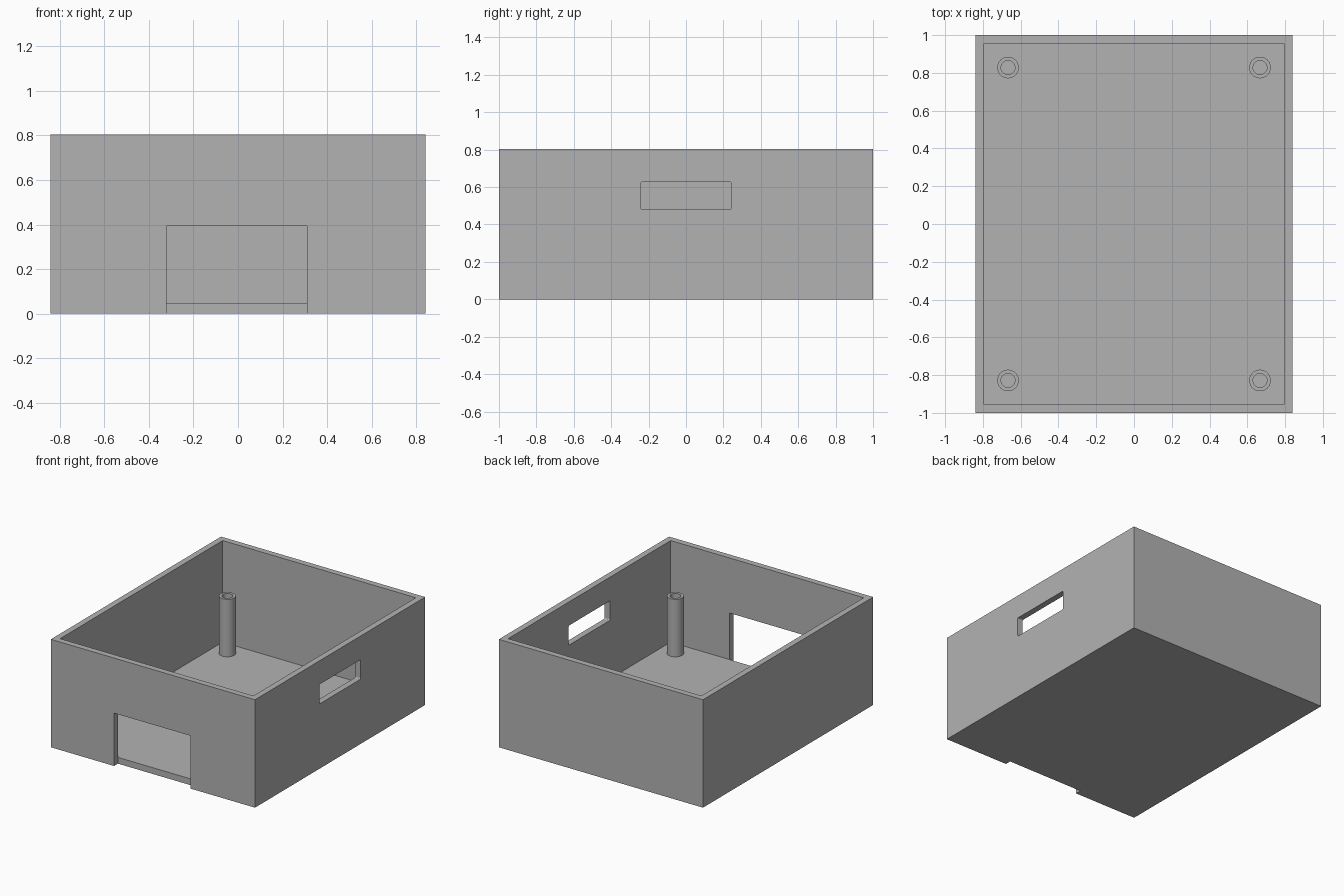
import bpy
import bmesh
from math import cos, sin, pi

if "Cube" in bpy.data.objects:
    bpy.data.objects.remove(bpy.data.objects["Cube"], do_unlink=True)

W, D, H = 0.84, 1.0, 0.803      # half width, half depth, height
WALL, FLOOR = 0.045, 0.047
POST_TOP = 0.475

grey = bpy.data.materials.new("light grey plastic")
grey.use_nodes = True
colour = (0.45, 0.45, 0.45, 1)
grey.diffuse_color = colour
grey.node_tree.nodes["Principled BSDF"].inputs["Base Color"].default_value = colour


def add_object(name, bm):
    bmesh.ops.recalc_face_normals(bm, faces=bm.faces)
    mesh = bpy.data.meshes.new(name)
    bm.to_mesh(mesh)
    bm.free()
    mesh.materials.append(grey)
    obj = bpy.data.objects.new(name, mesh)
    bpy.context.collection.objects.link(obj)
    return obj


def box(name, x, y, z, round_axis=None, radius=0.008):
    """Box from (low, high) ranges, edges along one axis optionally rounded."""
    bm = bmesh.new()
    bmesh.ops.create_cube(bm, size=1)
    for v in bm.verts:
        v.co = [lo + (hi - lo) * (c + 0.5) for c, (lo, hi) in zip(v.co, (x, y, z))]
    if round_axis is not None:
        edges = [e for e in bm.edges
                 if abs((e.verts[0].co - e.verts[1].co).normalized()[round_axis]) > 0.9]
        bmesh.ops.bevel(bm, geom=edges, offset=radius, segments=4,
                        affect='EDGES', profile=0.5)
    return add_object(name, bm)


def cut(target, cutter):
    cutter.hide_render = True
    cutter.hide_set(True)
    mod = target.modifiers.new(cutter.name, 'BOOLEAN')
    mod.operation = 'DIFFERENCE'
    mod.solver = 'EXACT'
    mod.object = cutter
    bpy.context.view_layer.objects.active = target
    bpy.ops.object.modifier_apply(modifier=mod.name)
    bpy.data.objects.remove(cutter, do_unlink=True)


# Open tray with a front doorway and a slot in one side
case = box("case", (-W, W), (-D, D), (0, H))
inner_x, inner_y = W - WALL, D - WALL
cut(case, box("cavity_cutter", (-inner_x, inner_x), (-inner_y, inner_y),
              (FLOOR, H + 0.1), round_axis=2, radius=0.004))
cut(case, box("doorway_cutter", (-0.32, 0.31), (-D - 0.1, -inner_y), (-0.1, 0.393)))
cut(case, box("slot_cutter", (inner_x - 0.1, W + 0.1), (-0.243, 0.243),
              (0.482, 0.627), round_axis=0))


# Hollow corner posts, spun from a tube profile
def post(name, cx, cy, outer=0.057, inner=0.037, sides=32):
    bm = bmesh.new()
    profile = [(outer, FLOOR), (outer, POST_TOP), (inner, POST_TOP), (inner, FLOOR)]
    rings = [[bm.verts.new((cx + r * cos(2 * pi * i / sides),
                            cy + r * sin(2 * pi * i / sides), z))
              for i in range(sides)] for r, z in profile]
    for a, b in zip(rings, rings[1:]):
        for i in range(sides):
            j = (i + 1) % sides
            bm.faces.new((a[i], a[j], b[j], b[i]))
    # Open ends rest on the floor, so outward normals come from the profile order
    obj = add_object(name, bm)
    bpy.ops.object.select_all(action='DESELECT')
    obj.select_set(True)
    bpy.context.view_layer.objects.active = obj
    bpy.ops.object.shade_smooth_by_angle()


for side, sx in (("left", 1), ("right", -1)):
    for end, sy in (("front", -1), ("back", 1)):
        post(f"{end}_{side}_post", sx * 0.667, sy * 0.828)
